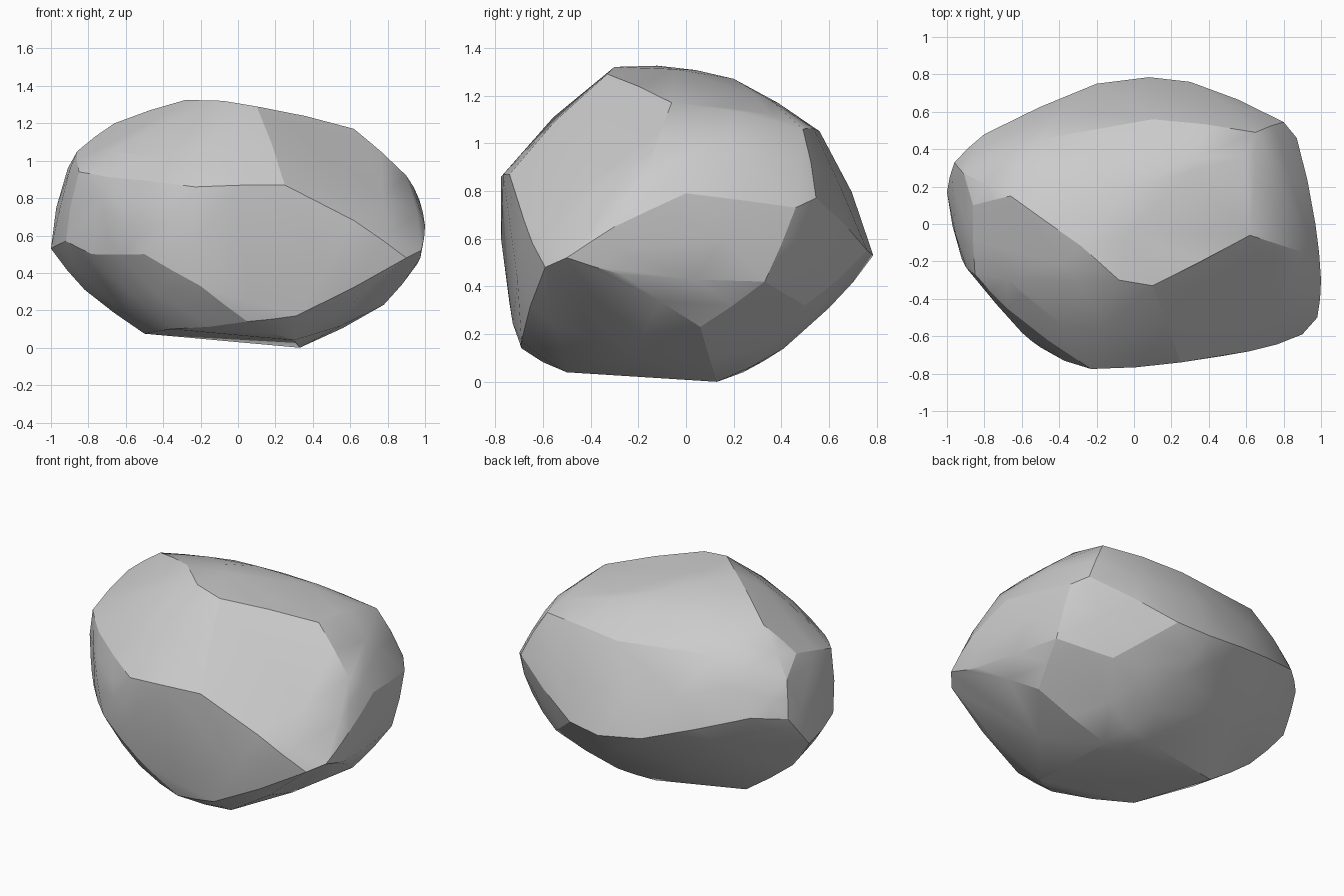
import bpy, bmesh, math

if "Cube" in bpy.data.objects:
    bpy.data.objects.remove(bpy.data.objects["Cube"])

# Corner points of the chipped boulder, grouped by the band they sit on
top_face = [(-.28, -.12, 1.325), (-.08, -.3, 1.32), (.1, -.33, 1.29), (.62, -.06, 1.17),
            (.6, .36, 1.12), (0, .2, 1.27)]
shoulder = [(.65, .49, 1.06), (.1, .56, 1.05), (-.52, .45, 1.08), (-.66, .15, 1.2),
            (-.86, .1, 1.05), (-.5, -.3, 1.15)]
back = [(.8, .545, .77), (.87, .46, .73), (.3, .76, .55), (.08, .785, .53), (-.2, .75, .57),
        (-.8, .48, .76), (-.96, .33, .74), (.15, .6, .31), (.2, .41, .14)]
right = [(.97, 0, .79), (.9, -.15, .92), (1, -.3, .65), (.98, -.5, .52), (.9, -.59, .48),
         (.96, -.27, .45), (.87, .33, .42), (.78, .06, .23), (.58, .5, .32)]
front = [(-.23, -.775, .86), (.25, -.74, .87), (.62, -.68, .68), (.31, -.69, .17),
         (.05, -.69, .14), (-.2, -.74, .33)]
left = [(-.5, -.66, .5), (-.6, -.58, .66), (-.68, -.45, .91), (-.85, -.27, .94),
        (-.92, -.19, .57), (-.78, -.36, .5), (-1, .17, .53), (-.91, .27, .96), (-.82, .08, .31)]
base = [(.33, .13, 0), (.05, .24, .04), (-.5, .1, .075), (.3, -.5, .04), (-.36, -.43, .1)]


def hull(points, flat):
    """Convex hull with near-flat triangles merged into facets."""
    bm = bmesh.new()
    for p in points:
        bm.verts.new(p)
    bmesh.ops.convex_hull(bm, input=bm.verts)
    bmesh.ops.delete(bm, geom=[v for v in bm.verts if not v.link_faces], context='VERTS')
    bmesh.ops.dissolve_limit(bm, angle_limit=math.radians(flat), verts=bm.verts, edges=bm.edges)
    bmesh.ops.recalc_face_normals(bm, faces=bm.faces)
    bm.normal_update()
    return bm


# Coarse boulder, then bow the long edges outward like weathered stone (base stays flat)
bm = hull(top_face + shoulder + back + right + front + left + base, 4)
points = [v.co.copy() for v in bm.verts]
lo = [min(p[i] for p in points) for i in range(3)]
hi = [max(p[i] for p in points) for i in range(3)]
for e in bm.edges:
    a, b = e.verts
    if e.calc_length() < 0.2 or max(a.co.z, b.co.z) < 0.13:
        continue
    rise = 0.38 * (b.normal - a.normal).dot(b.co - a.co) / 8
    mid = (a.co + b.co) / 2 + (a.normal + b.normal).normalized() * rise
    for i in range(3):
        mid[i] = min(max(mid[i], lo[i]), hi[i])
    points.append(mid)
bm.free()

# Boulder
bm = hull(points, 3)
mesh = bpy.data.meshes.new("boulder")
bm.to_mesh(mesh)
bm.free()
boulder = bpy.data.objects.new("boulder", mesh)
bpy.context.collection.objects.link(boulder)

# Smooth within facets, crisp where facets meet
bpy.context.view_layer.objects.active = boulder
boulder.select_set(True)
bpy.ops.object.shade_smooth_by_angle(angle=math.radians(20))
